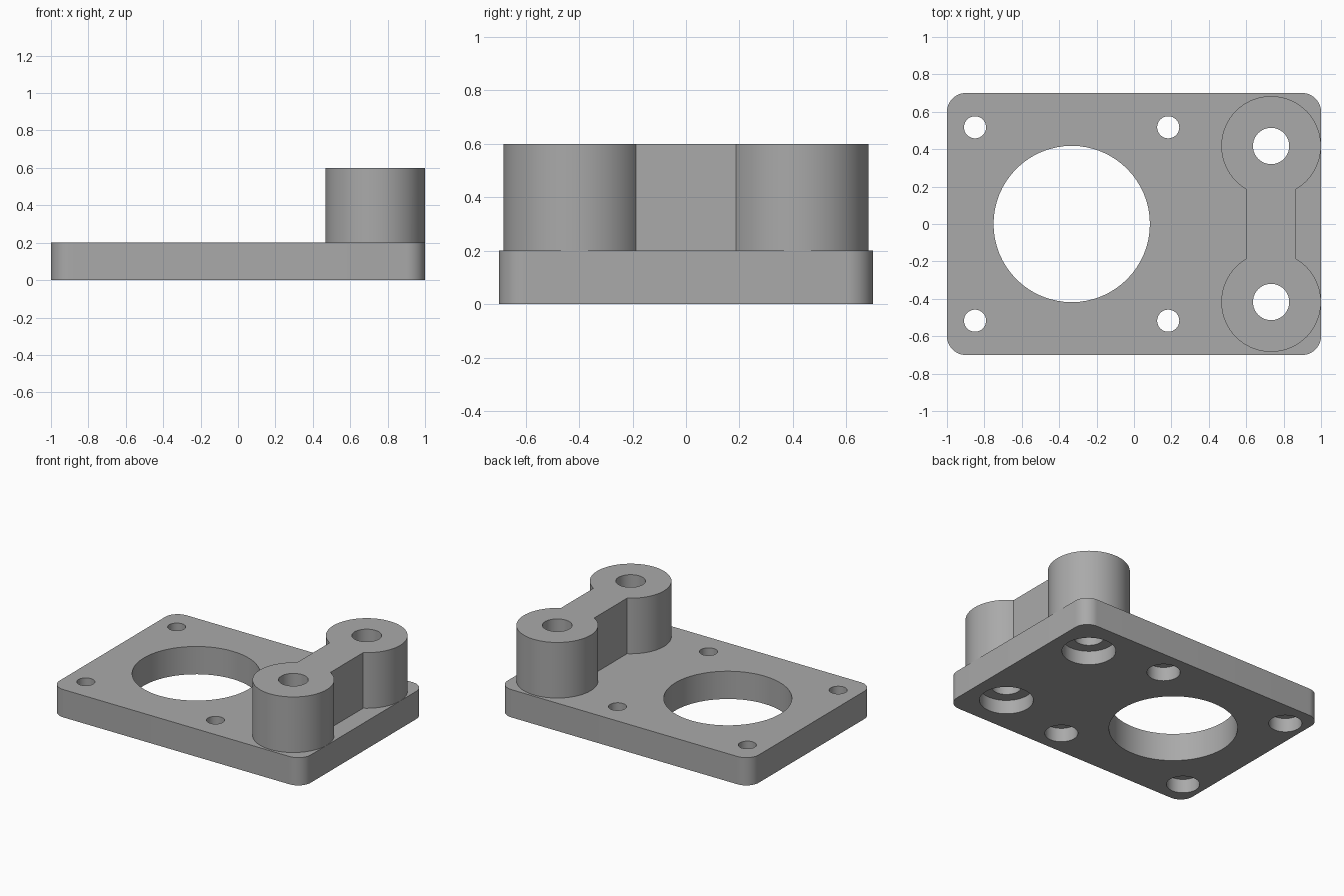
import bpy, bmesh
from math import cos, sin, radians

cube = bpy.data.objects.get("Cube")
if cube:
    bpy.data.objects.remove(cube, do_unlink=True)

grey = bpy.data.materials.new("machined grey")
grey.use_nodes = True
colour = (0.4, 0.4, 0.4, 1)
grey.diffuse_color = colour
grey.node_tree.nodes["Principled BSDF"].inputs["Base Color"].default_value = colour


def arc(x, y, r, start, end, steps):
    """Points along an arc, angles in degrees."""
    angles = [radians(start + (end - start) * i / steps) for i in range(steps + 1)]
    return [(x + r * cos(a), y + r * sin(a)) for a in angles]


def prism(name, outline, z0, z1):
    """Solid made by extruding a closed outline upwards."""
    bm = bmesh.new()
    face = bm.faces.new([bm.verts.new((x, y, z0)) for x, y in outline])
    top = bmesh.ops.extrude_face_region(bm, geom=[face])["geom"]
    verts = [v for v in top if isinstance(v, bmesh.types.BMVert)]
    bmesh.ops.translate(bm, verts=verts, vec=(0, 0, z1 - z0))
    bmesh.ops.recalc_face_normals(bm, faces=bm.faces)
    mesh = bpy.data.meshes.new(name)
    bm.to_mesh(mesh)
    bm.free()
    mesh.materials.append(grey)
    obj = bpy.data.objects.new(name, mesh)
    bpy.context.collection.objects.link(obj)
    return obj


def combine(target, tool, operation):
    """Apply a boolean, then discard the tool solid."""
    bpy.context.view_layer.objects.active = target
    mod = target.modifiers.new(operation, "BOOLEAN")
    mod.operation, mod.solver, mod.object = operation, "EXACT", tool
    bpy.ops.object.modifier_apply(modifier=mod.name)
    bpy.data.objects.remove(tool, do_unlink=True)


def drill(target, x, y, r, z0, z1):
    hole = prism("hole_cutter", arc(x, y, r, 0, 360, 64)[:-1], z0, z1)
    combine(target, hole, "DIFFERENCE")


# Base plate with rounded corners
HX, HY, R, THICK, TOP = 1.0, 0.7, 0.1, 0.2, 0.6
corners = [(1, 1), (-1, 1), (-1, -1), (1, -1)]
outline = []
for i, (sx, sy) in enumerate(corners):
    outline += arc(sx * (HX - R), sy * (HY - R), R, 90 * i, 90 * i + 90, 12)
plate = prism("mounting_plate", outline, 0, THICK)

# Two round bosses joined by a straight web
BX, BY, BR = 0.733, 0.417, 0.2665
bosses = arc(BX, BY, BR, -60, 240, 60) + arc(BX, -BY, BR, 120, 420, 60)
combine(plate, prism("twin_boss", bosses, THICK / 2, TOP), "UNION")

# Large central bore
drill(plate, -0.333, 0, 0.418, -0.1, 0.3)

# Counterbored holes: four screw holes and one through each boss
for side in (-1, 1):
    for x, y, r, bore in [(-0.85, 0.517, 0.059, 0.108),
                          (0.183, 0.517, 0.059, 0.108),
                          (BX, BY, 0.097, 0.175)]:
        drill(plate, x, side * y, r, -0.1, 0.7)
        drill(plate, x, side * y, bore, -0.1, 0.1)

# Smooth round walls, crisp edges
bpy.ops.object.select_all(action="DESELECT")
plate.select_set(True)
bpy.context.view_layer.objects.active = plate
bpy.ops.object.shade_smooth_by_angle(angle=radians(30))
